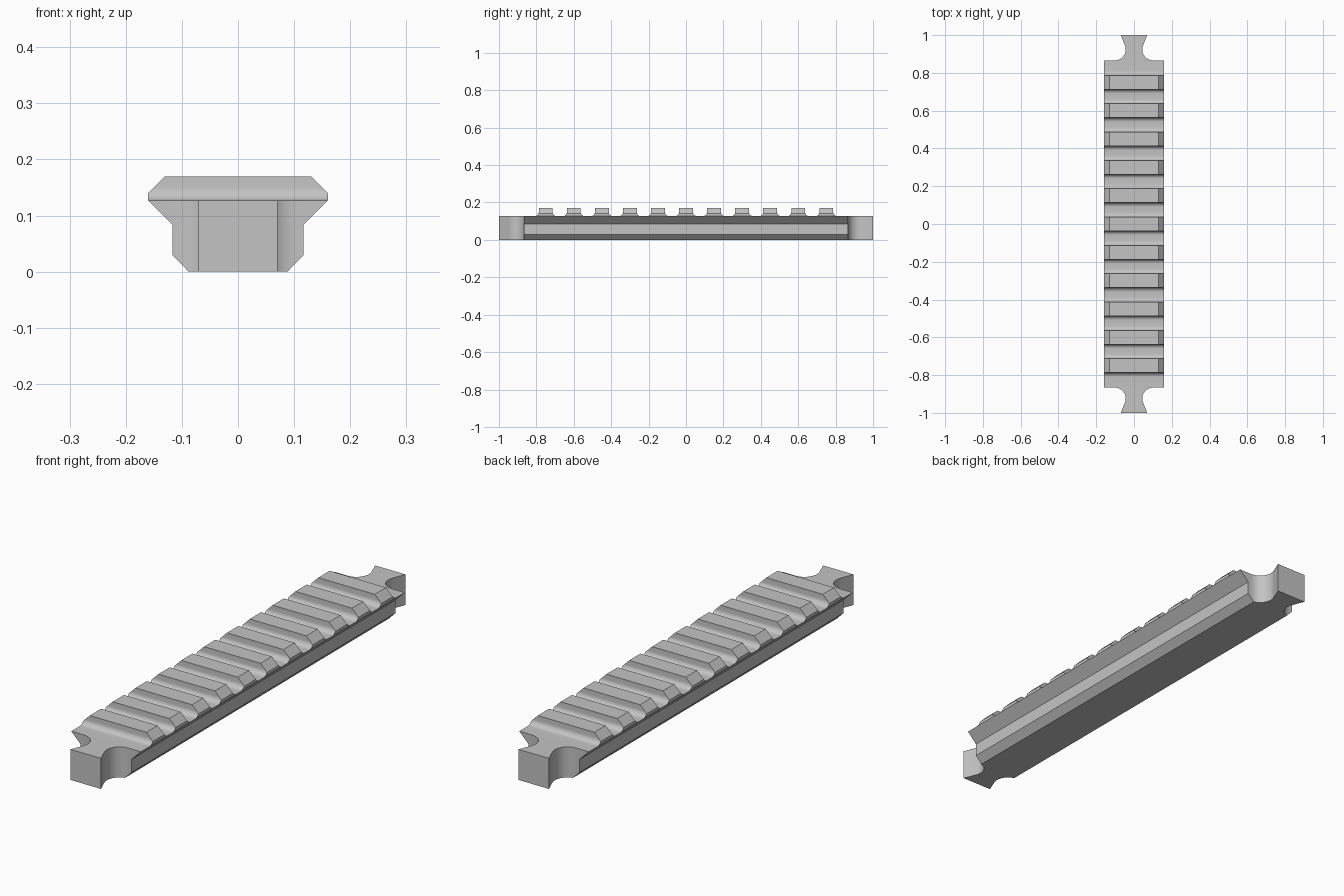
import bpy
import bmesh
from math import radians, sin, cos
from mathutils import Vector

if "Cube" in bpy.data.objects:
    bpy.data.objects.remove(bpy.data.objects["Cube"], do_unlink=True)

grey = bpy.data.materials.new("matte grey")
grey.use_nodes = True
grey.diffuse_color = (0.55, 0.55, 0.55, 1)
grey.node_tree.nodes["Principled BSDF"].inputs["Base Color"].default_value = (0.55, 0.55, 0.55, 1)


def prism(name, outline, place, direction):
    """Extrude a closed 2D outline, placed in 3D by a function, along a direction."""
    bm = bmesh.new()
    face = bm.faces.new([bm.verts.new(place(a, b)) for a, b in outline])
    new = bmesh.ops.extrude_face_region(bm, geom=[face])["geom"]
    verts = [v for v in new if isinstance(v, bmesh.types.BMVert)]
    bmesh.ops.translate(bm, verts=verts, vec=Vector(direction))
    bmesh.ops.recalc_face_normals(bm, faces=bm.faces)
    mesh = bpy.data.meshes.new(name)
    bm.to_mesh(mesh)
    bm.free()
    mesh.materials.append(grey)
    obj = bpy.data.objects.new(name, mesh)
    bpy.context.collection.objects.link(obj)
    return obj


def arc(cx, cy, r, start, end, steps):
    angles = [radians(start + (end - start) * i / steps) for i in range(steps + 1)]
    return [(cx + r * cos(a), cy + r * sin(a)) for a in angles]


def mirror_x(half):
    return half + [(-a, b) for a, b in reversed(half)]


FLOOR, TOP = 0.127, 0.17

# Cross-section of the rail, swept along its length
section = mirror_x([(0.088, 0), (0.117, 0.03), (0.117, 0.084),
                    (0.16, FLOOR), (0.16, 0.14), (0.13, TOP)])
rail = prism("rail", section, lambda a, b: (a, -1, b), (0, 2, 0))

# Plan outline with a waisted tab at each end
quarter = [(0.2, 0.866)] + arc(0.102, 0.924, 0.058, 270, 158, 16) + [(0.07, 1)]
half = [(x, -y) for x, y in reversed(quarter)] + quarter
plan = prism("plan_cutter", mirror_x(half), lambda a, b: (a, b, -0.1), (0, 0, 0.4))

# Side silhouette: eleven teeth with filleted grooves between them
PITCH, HALF_TOOTH, FILLET = 0.15, 0.037, 0.022
side = [(-1.1, -0.1), (-1.1, FLOOR)]
for i in range(-5, 6):
    y = i * PITCH
    left = arc(y - HALF_TOOTH - FILLET, FLOOR + FILLET, FILLET, 270, 360, 8)
    left.append((y - HALF_TOOTH, TOP + 0.05))
    side += left + [(2 * y - a, b) for a, b in reversed(left)]
side += [(1.1, FLOOR), (1.1, -0.1)]
teeth = prism("teeth_cutter", side, lambda a, b: (-0.3, a, b), (0.6, 0, 0))

# Keep only the volume shared by all three shapes
for cutter in (plan, teeth):
    mod = rail.modifiers.new(cutter.name, "BOOLEAN")
    mod.operation = "INTERSECT"
    mod.solver = "EXACT"
    mod.object = cutter
bpy.context.view_layer.objects.active = rail
rail.select_set(True)
for mod in list(rail.modifiers):
    bpy.ops.object.modifier_apply(modifier=mod.name)
for cutter in (plan, teeth):
    bpy.data.objects.remove(cutter, do_unlink=True)

bpy.ops.object.shade_smooth_by_angle(angle=radians(25))
